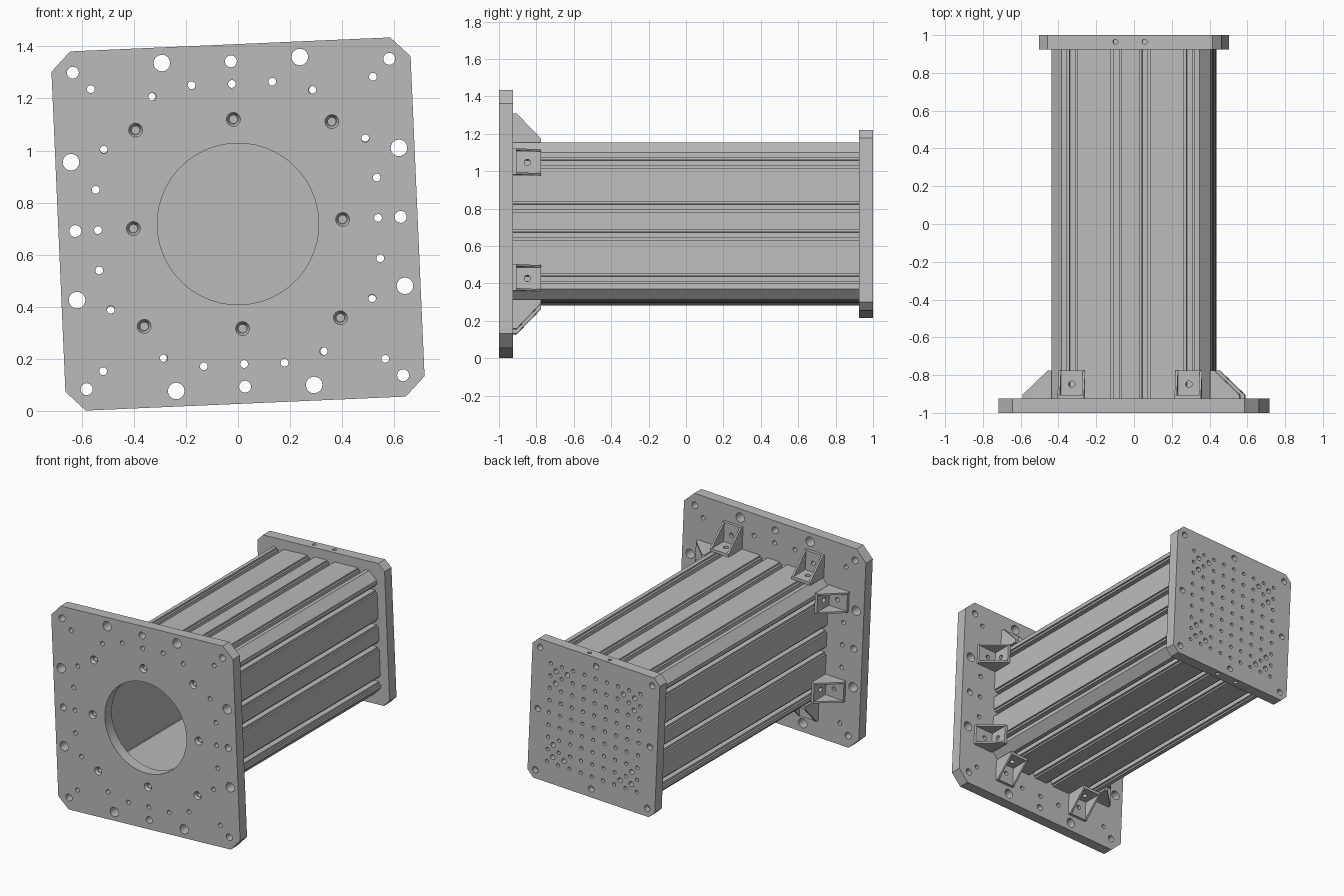
import bpy, bmesh, math
from mathutils import Matrix, Vector

if "Cube" in bpy.data.objects:
    bpy.data.objects.remove(bpy.data.objects["Cube"])

# The whole assembly is rolled slightly about its long axis
FRAME = Matrix.Translation((0, 0, 0.718)) @ Matrix.Rotation(math.radians(-2.5), 4, 'Y')
PLATE, BACK, TUBE, CAVITY = 0.69, 0.483, 0.42, 0.33
END, INNER = 1.0, 0.925

metal = bpy.data.materials.new("machined grey")
metal.use_nodes = True
GREY = (0.5, 0.5, 0.5, 1)
metal.diffuse_color = GREY
metal.node_tree.nodes["Principled BSDF"].inputs["Base Color"].default_value = GREY


def add_prism(bm, pts, place, d0, d1):
    """Extrude a closed outline from d0 to d1; place maps (a, b, d) to a point."""
    ends = [[bm.verts.new(place(a, b, d)) for a, b in pts] for d in (d0, d1)]
    bm.faces.new(ends[0])
    bm.faces.new(ends[1][::-1])
    for i in range(len(pts)):
        j = (i + 1) % len(pts)
        bm.faces.new((ends[0][i], ends[0][j], ends[1][j], ends[1][i]))


def along_y(a, b, d):
    return Vector((a, d, b))


def finish(bm, name, matrix=FRAME):
    bmesh.ops.recalc_face_normals(bm, faces=bm.faces[:])
    mesh = bpy.data.meshes.new(name)
    bm.to_mesh(mesh)
    bm.free()
    mesh.materials.append(metal)
    obj = bpy.data.objects.new(name, mesh)
    bpy.context.collection.objects.link(obj)
    obj.matrix_world = matrix
    return obj


def prism(name, pts, y0, y1):
    bm = bmesh.new()
    add_prism(bm, pts, along_y, y0, y1)
    return finish(bm, name)


def activate(obj):
    bpy.ops.object.select_all(action='DESELECT')
    obj.select_set(True)
    bpy.context.view_layer.objects.active = obj


def cut(obj, cutter):
    cutter.hide_render = True
    activate(obj)
    mod = obj.modifiers.new("cut", 'BOOLEAN')
    mod.operation, mod.solver, mod.object = 'DIFFERENCE', 'EXACT', cutter
    bpy.ops.object.modifier_apply(modifier=mod.name)
    bpy.data.objects.remove(cutter)


def drill(obj, holes, matrix=FRAME):
    """Each hole is (start, end, start radius, end radius)."""
    bm = bmesh.new()
    for p, q, r1, r2 in holes:
        p, q = Vector(p), Vector(q)
        turn = (q - p).to_track_quat('Z', 'Y').to_matrix().to_4x4()
        bmesh.ops.create_cone(bm, cap_ends=True, segments=48 if r1 > 0.1 else 16,
                              radius1=r1, radius2=r2, depth=(q - p).length,
                              matrix=Matrix.Translation((p + q) / 2) @ turn)
    cut(obj, finish(bm, "drill", matrix))


def smooth(obj):
    activate(obj)
    bpy.ops.object.shade_smooth_by_angle(angle=math.radians(30))


def four_ways(points):
    """Repeat (u, v) points at every quarter turn."""
    out = []
    for u, v in points:
        out += [(u, v), (v, -u), (-u, -v), (-v, u)]
    return out


def chamfered(h, c):
    k = h - c
    return [(-k, h), (k, h), (h, k), (h, -k), (k, -h), (-k, -h), (-h, -k), (-h, k)]


def y_holes(points, r, y0, y1, r2=None):
    return [((u, y0, v), (u, y1, v), r, r2 or r) for u, v in points]


# Large front plate: bore, bolt holes, dowel holes and countersunk holes
front = prism("front_plate", chamfered(PLATE, 0.075), -END, -INNER)
through = (-1.1, -0.8)
small = [(0, .538), (.155, .54), (-.155, .54), (.307, .502), (-.307, .502), (.542, .542)]
holes = y_holes([(0, 0)], 0.31, *through)
holes += y_holes(four_ways([(.608, .608), (0, .625)]), 0.023, *through)
holes += y_holes(four_ways([(.265, .63), (-.265, .63)]), 0.032, *through)
holes += y_holes(four_ways(small), 0.015, *through)
sunk = four_ways([(.377, .377), (0, .402)])
holes += y_holes(sunk, 0.028, -1.002, -0.982, 0.018)
drill(front, holes)
drill(front, y_holes(sunk, 0.015, -1.05, -0.94))
smooth(front)

# Square extruded tube with four stepped slots on each side
side = [(-TUBE + 0.055, TUBE)]
for c in (-.31, -.075, .075, .31):
    for w, depths in ((-1, (0, .012, .012, .05)), (1, (.05, .012, .012, 0))):
        widths = (.028, .028, .014, .014)[::-w]
        side += [(c + w * s, TUBE - d) for s, d in zip(widths, depths)]
side.append((TUBE - 0.055, TUBE))
outline = []
for turn in range(4):
    outline += side
    side = [(v, -u) for u, v in side]
tube = prism("slotted_tube", outline, -INNER, INNER)
cut(tube, prism("cavity", chamfered(CAVITY, 0.004), -1.1, 1.1))

# Smaller back plate with a grid of blind holes
back = prism("back_plate", chamfered(BACK, 0.045), INNER, END)
grid = [(i * 0.085, j * 0.085) for i in range(-4, 5) for j in range(-4, 5)]
holes = y_holes(grid, 0.012, 1.05, 0.96)
holes += y_holes(four_ways([(.425, .425), (0, .425)]), 0.021, 1.05, 0.96)
holes += y_holes(four_ways([(.298, .298), (.213, .298), (.298, .213)]), 0.017, 1.05, 0.96)
for s in (-1, 1):
    for u in (-.077, .077):
        holes.append(((u, 0.965, s * 0.6), (u, 0.965, s * 0.44), 0.013, 0.013))
drill(back, holes)
smooth(back)


# Corner bracket: drilled L between two triangular cheeks
def across(a, b, d):
    return Vector((d, a, b))


LEN, TALL, WALL, WIDE = 0.15, 0.155, 0.02, 0.07
bm = bmesh.new()
ell = [(0, 0), (LEN, 0), (LEN, WALL), (WALL, WALL), (WALL, TALL), (0, TALL)]
add_prism(bm, ell, across, -WIDE + 0.012, WIDE - 0.012)
bracket = finish(bm, "bracket", Matrix())
drill(bracket, [((0, 0.077, -0.05), (0, 0.077, 0.05), 0.017, 0.017),
                ((0, -0.05, 0.082), (0, 0.05, 0.082), 0.015, 0.015)], Matrix())
bm = bmesh.new()
bm.from_mesh(bracket.data)
cheek = [(0, 0), (LEN, 0), (LEN, WALL), (WALL, TALL), (0, TALL)]
for s in (-1, 1):
    add_prism(bm, cheek, across, s * (WIDE - 0.012), s * WIDE)
bmesh.ops.recalc_face_normals(bm, faces=bm.faces[:])
bm.to_mesh(bracket.data)
bm.free()
smooth(bracket)

# Two brackets on every side of the tube
for k, label in enumerate(("top", "left", "bottom", "right")):
    for n, u in enumerate((-.31, .31)):
        obj = bpy.data.objects.new(f"{label}_bracket_{n + 1}", bracket.data)
        bpy.context.collection.objects.link(obj)
        obj.matrix_world = (FRAME @ Matrix.Rotation(k * math.pi / 2, 4, 'Y')
                            @ Matrix.Translation((u, -INNER, TUBE)))
bpy.data.objects.remove(bracket)
